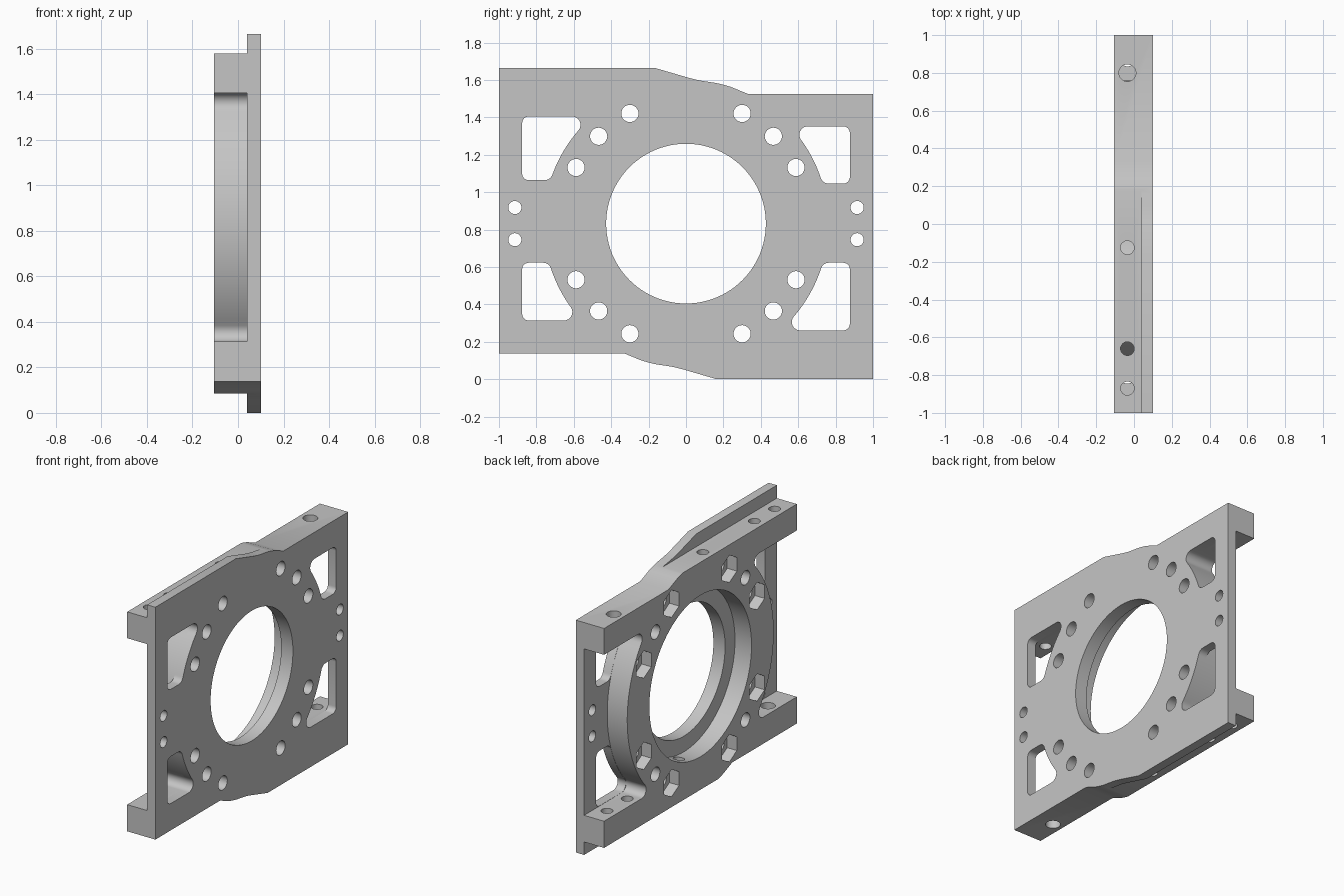
import bpy, bmesh
from math import sin, cos, asin, pi, radians

cube = bpy.data.objects.get("Cube")
if cube:
    bpy.data.objects.remove(cube, do_unlink=True)

MID = 0.832          # height of the bore axis
TOP = 2 * MID
BACK, STEP, FACE = -0.105, 0.04, 0.10
RING = 0.76          # outer radius of the raised ring

grey = bpy.data.materials.new("machined grey")
grey.use_nodes = True
grey.diffuse_color = (0.56, 0.56, 0.56, 1)
grey.node_tree.nodes["Principled BSDF"].inputs["Base Color"].default_value = grey.diffuse_color


def arc(cy, cz, r, a0, a1, n):
    return [(cy + r * cos(a0 + (a1 - a0) * i / n), cz + r * sin(a0 + (a1 - a0) * i / n))
            for i in range(n + 1)]


def circle(cy, cz, r, n=32, turn=0.0):
    return arc(cy, cz, r, turn, turn + 2 * pi, n)[:-1]


def prism(name, profile, lo, hi, axis="x"):
    """Extrude a flat profile along x (profile in y, z) or z (profile in x, y)."""
    bm = bmesh.new()
    place = (lambda p, h: (h, *p)) if axis == "x" else (lambda p, h: (*p, h))
    a, b = ([bm.verts.new(place(p, h)) for p in profile] for h in (lo, hi))
    bm.faces.new(a)
    bm.faces.new(b[::-1])
    n = len(profile)
    for i in range(n):
        j = (i + 1) % n
        bm.faces.new((a[i], b[i], b[j], a[j]))
    bmesh.ops.recalc_face_normals(bm, faces=bm.faces)
    mesh = bpy.data.meshes.new(name)
    bm.to_mesh(mesh)
    bm.free()
    obj = bpy.data.objects.new(name, mesh)
    bpy.context.collection.objects.link(obj)
    obj.data.materials.append(grey)
    return obj


def cut(profile, lo, hi, axis="x"):
    cutter = prism("cutter", profile, lo, hi, axis)
    cutter.hide_render = True
    mod = plate.modifiers.new("cut", "BOOLEAN")
    mod.operation, mod.solver, mod.object = "DIFFERENCE", "EXACT", cutter
    bpy.context.view_layer.objects.active = plate
    bpy.ops.object.modifier_apply(modifier=mod.name)
    bpy.data.objects.remove(cutter, do_unlink=True)


def beside_ring(side, z0, z1, outer, corner=0.0, gap=0.0, r=0.045):
    """Opening outside the ring, filleted where the ring meets its top and bottom."""
    R = RING + gap
    reach = R + r
    a0 = asin((z0 + r - MID) / reach)
    a1 = asin((z1 - r - MID) / reach)
    if corner:
        pts = arc(outer - corner, z0 + corner, corner, -pi / 2, 0, 6)
        pts += arc(outer - corner, z1 - corner, corner, 0, pi / 2, 6)
    else:
        pts = [(outer, z0), (outer, z1)]
    pts += arc(reach * cos(a1), z1 - r, r, pi / 2, a1 + pi, 8)
    pts += arc(0, MID, R, a1, a0, 32)[1:-1]
    pts += arc(reach * cos(a0), z0 + r, r, a0 + pi, 1.5 * pi, 8)
    return [(side * y, z) for y, z in pts]


# Offset outline, identical after a half turn about the bore
shoulder = [(-1, TOP), (-0.165, TOP), (0.02, 1.61), (0.06, 1.60), (0.10, 1.593),
            (0.16, 1.584), (0.20, 1.575), (0.24, 1.563), (0.33, 1.526), (1, 1.526)]
outline = shoulder + [(-y, TOP - z) for y, z in shoulder]
plate = prism("motor_mount_plate", outline, BACK, FACE)

# Rails set lower than the plate edge
for z0, z1 in ((1.579, 2), (-1, TOP - 1.579)):
    cut([(-2, z0), (2, z0), (2, z1), (-2, z1)], -1, STEP)

# Side recesses that leave the ring and the rails
cut(beside_ring(-1, 0.313, 1.406, 1.2), -1, STEP)
cut(beside_ring(1, 0.26, 1.353, 1.2), -1, STEP)

# Windows through the thin plate
for side, z0, z1 in ((-1, 1.064, 1.405), (-1, 0.314, 0.623),
                     (1, 1.046, 1.352), (1, 0.261, 0.623)):
    cut(beside_ring(side, z0, z1, 0.876, 0.035, 0.001), STEP - 0.02, 1)

# Main bore and wider rear seat
cut(circle(0, MID, 0.427, 96), -1, 1)
cut(circle(0, MID, 0.53, 96), -1, 0.015)

# Bolt holes, with hexagonal nut pockets on the rear
for sy in (-1, 1):
    for sz in (-1, 1):
        for y, dz, pocket in ((0.30, 0.589, True), (0.467, 0.467, False), (0.588, 0.30, True)):
            cut(circle(sy * y, MID + sz * dz, 0.046), -1, 1)
            if pocket:
                cut(circle(sy * y, MID + sz * dz, 0.09, 6, pi / 6), -1, BACK + 0.07)
        cut(circle(sy * 0.915, MID + sz * 0.086, 0.035), -1, 1)

# Vertical holes through the rails
for y, r in ((0.80, 0.045), (-0.125, 0.036), (-0.66, 0.036), (-0.87, 0.036)):
    cut(circle(-0.035, y, r), 1.3, 2, "z")
    cut(circle(-0.035, -y, r), -1, TOP - 1.3, "z")

bpy.ops.object.select_all(action="DESELECT")
plate.select_set(True)
bpy.context.view_layer.objects.active = plate
bpy.ops.object.shade_smooth_by_angle(angle=radians(25))
